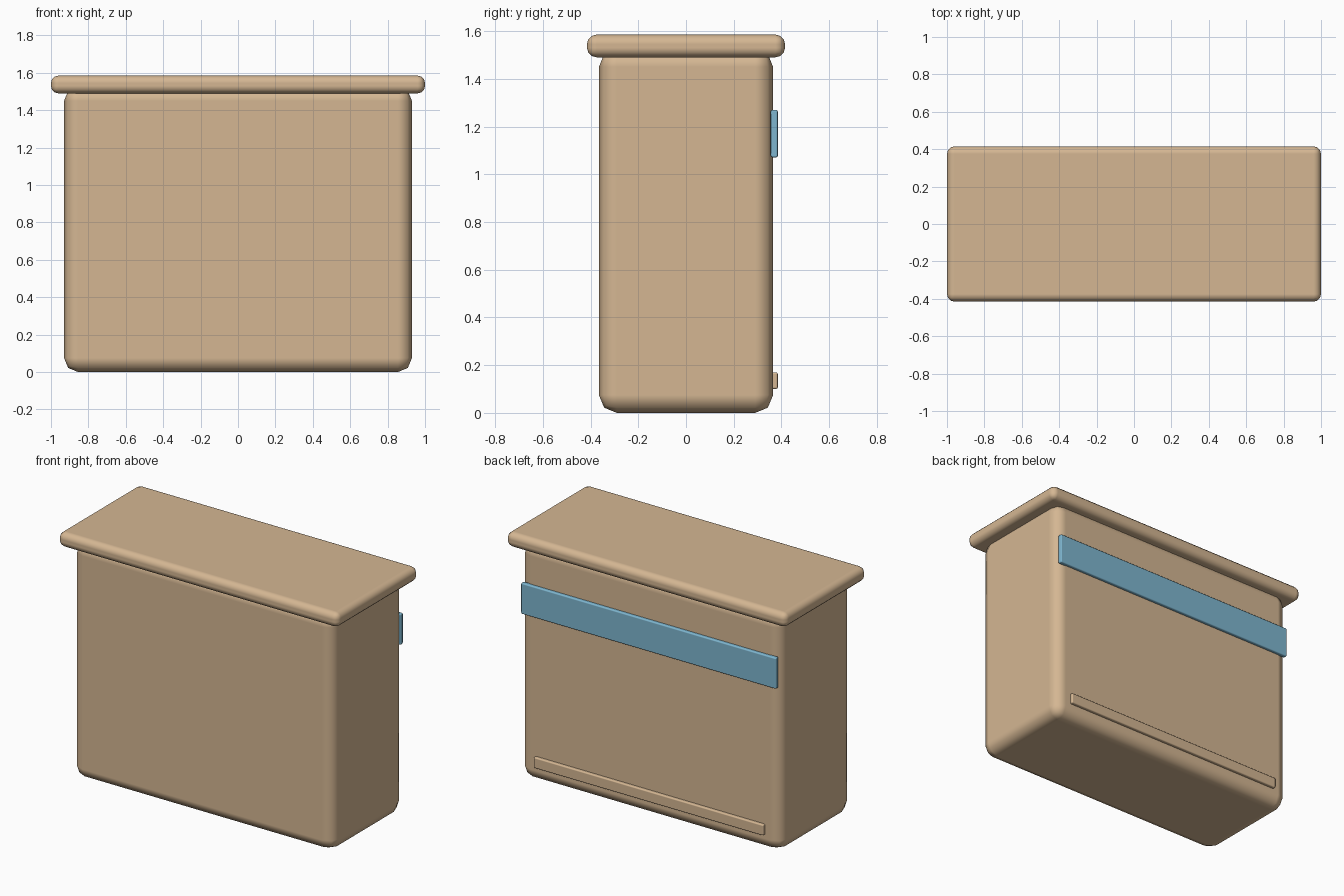
import bpy

if "Cube" in bpy.data.objects:
    bpy.data.objects.remove(bpy.data.objects["Cube"])


def material(name, rgb):
    m = bpy.data.materials.new(name)
    m.diffuse_color = (*rgb, 1.0)
    m.use_nodes = True
    m.node_tree.nodes["Principled BSDF"].inputs["Base Color"].default_value = m.diffuse_color
    return m


tan = material("warm_tan", (0.66, 0.47, 0.29))
blue = material("soft_blue", (0.21, 0.47, 0.63))


def box(name, lo, hi, bevel, segments, mat):
    """Rounded box between two corners, with flat-looking main faces."""
    bpy.ops.mesh.primitive_cube_add(size=1)
    ob = bpy.context.object
    ob.name = name
    for v in ob.data.vertices:
        v.co = [(a + b) / 2 + c * (b - a) for a, b, c in zip(lo, hi, v.co)]
    ob.data.materials.append(mat)
    bpy.ops.object.shade_smooth()
    b = ob.modifiers.new("rounding", 'BEVEL')
    b.width = bevel
    b.segments = segments
    b.harden_normals = True
    return ob


# Main counter body and overhanging top
box("counter_body", (-0.93, -0.365, 0), (0.93, 0.365, 1.525), 0.075, 2, tan)
box("counter_top", (-1, -0.415, 1.49), (1, 0.415, 1.585), 0.04, 3, tan)

# Trim strips on the back face
box("blue_band", (-0.91, 0.355, 1.07), (0.91, 0.385, 1.27), 0.008, 2, blue)
box("base_strip", (-0.82, 0.355, 0.10), (0.82, 0.385, 0.17), 0.008, 2, tan)
